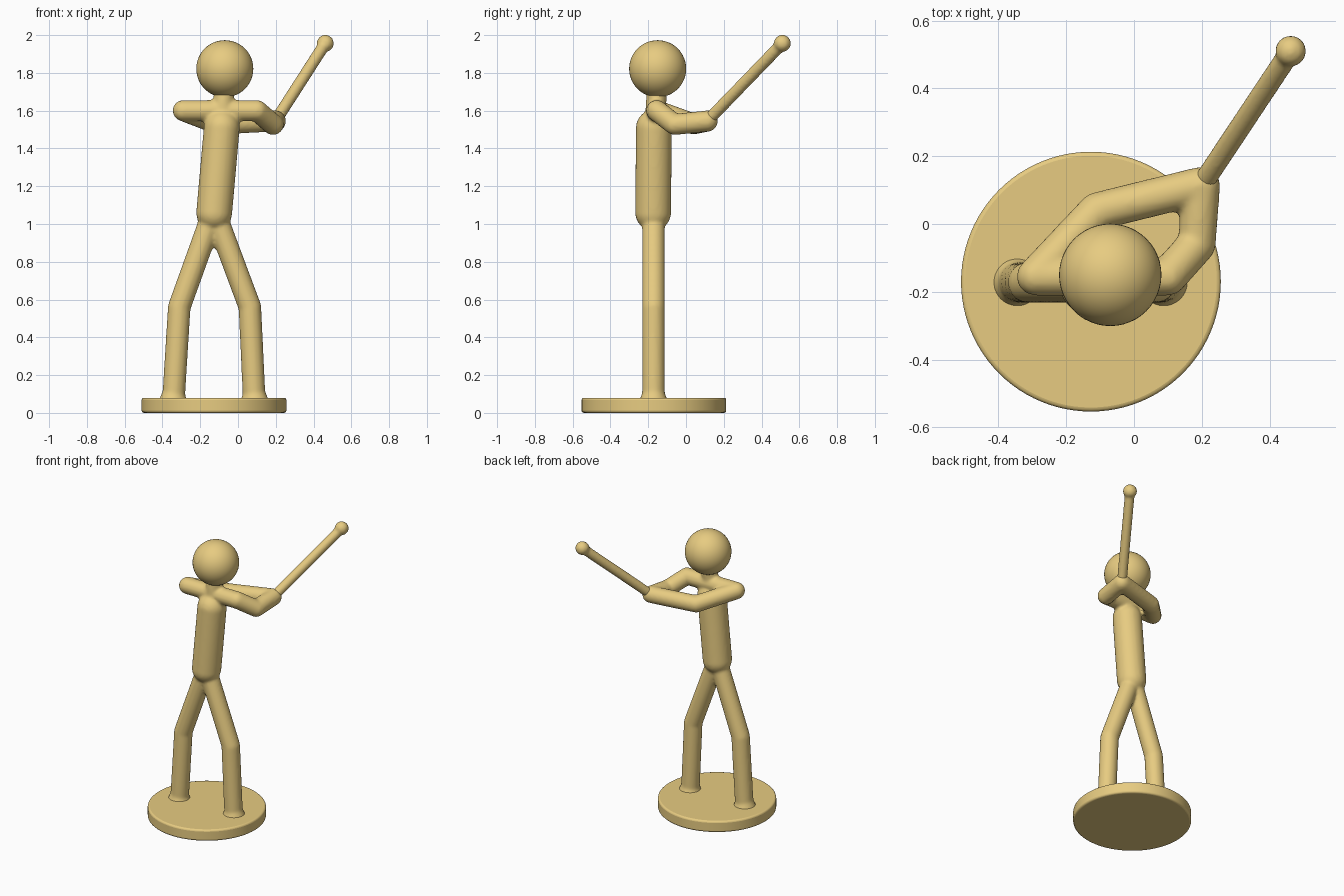
import bpy, bmesh
from mathutils import Vector, Matrix

if "Cube" in bpy.data.objects:
    bpy.data.objects.remove(bpy.data.objects["Cube"])

mat = bpy.data.materials.new("warm_yellow")
mat.diffuse_color = (0.80, 0.60, 0.22, 1)
mat.use_nodes = True
mat.node_tree.nodes["Principled BSDF"].inputs["Base Color"].default_value = mat.diffuse_color


def ball(bm, p, r):
    bmesh.ops.create_uvsphere(bm, u_segments=48, v_segments=24, radius=r,
                              matrix=Matrix.Translation(p))


def rod(bm, a, b, r1, r2):
    a, b = Vector(a), Vector(b)
    d = b - a
    m = Matrix.Translation((a + b) / 2) @ d.to_track_quat('Z', 'Y').to_matrix().to_4x4()
    bmesh.ops.create_cone(bm, cap_ends=True, segments=48, radius1=r1, radius2=r2,
                          depth=d.length, matrix=m)


def limb(bm, pts, r):
    for p in pts:
        ball(bm, p, r)
    for a, b in zip(pts, pts[1:]):
        rod(bm, a, b, r, r)


def finish(name, bm, blend=0):
    me = bpy.data.meshes.new(name)
    bm.to_mesh(me)
    bm.free()
    ob = bpy.data.objects.new(name, me)
    bpy.context.collection.objects.link(ob)
    me.materials.append(mat)
    if blend:  # fuse overlapping parts into one softly blended skin
        rm = ob.modifiers.new("fuse", 'REMESH')
        rm.mode = 'VOXEL'
        rm.voxel_size = 0.01
        rm.use_smooth_shade = True
        sm = ob.modifiers.new("soften", 'SMOOTH')
        sm.factor = 0.5
        sm.iterations = blend
    return ob


# Round base
bm = bmesh.new()
bmesh.ops.create_cone(bm, cap_ends=True, segments=96, radius1=0.383, radius2=0.383,
                      depth=0.08, matrix=Matrix.Translation((-0.127, -0.17, 0.04)))
base = finish("base", bm)
bev = base.modifiers.new("rounded_rim", 'BEVEL')
bev.width, bev.segments = 0.012, 3
bpy.context.view_layer.objects.active = base
base.select_set(True)
bpy.ops.object.shade_smooth_by_angle(angle=0.7)

# Body: legs, torso, neck, shoulders and arms
bm = bmesh.new()
Y = -0.172
for foot, knee, hip in ((-0.344, -0.311, -0.138), (0.088, 0.063, -0.116)):
    limb(bm, [(knee, Y, 0.56), (hip, Y, 1.04)], 0.06)
    rod(bm, (foot, Y, 0.03), (knee, Y, 0.56), 0.06, 0.06)
    rod(bm, (foot, Y, 0.05), (foot, Y, 0.108), 0.082, 0.058)  # flared foot
limb(bm, [(-0.126, -0.174, 1.06), (-0.086, -0.17, 1.51)], 0.095)
limb(bm, [(-0.085, -0.165, 1.55), (-0.07, -0.15, 1.75)], 0.054)
hand = (0.198, 0.113, 1.545)
left = (-0.29, -0.155, 1.6)
right = (0.10, -0.155, 1.6)
limb(bm, [hand, (-0.108, 0.038, 1.53), left, right, (0.185, -0.06, 1.527), hand], 0.056)
finish("body", bm, 6)

# Head
bm = bmesh.new()
ball(bm, (-0.07, -0.15, 1.822), 0.151)
for f in bm.faces:
    f.smooth = True
finish("head", bm)

# Bat with knob at its tip
bm = bmesh.new()
tip = (0.462, 0.51, 1.956)
rod(bm, hand, tip, 0.032, 0.032)
ball(bm, tip, 0.0455)
finish("bat", bm, 3)
